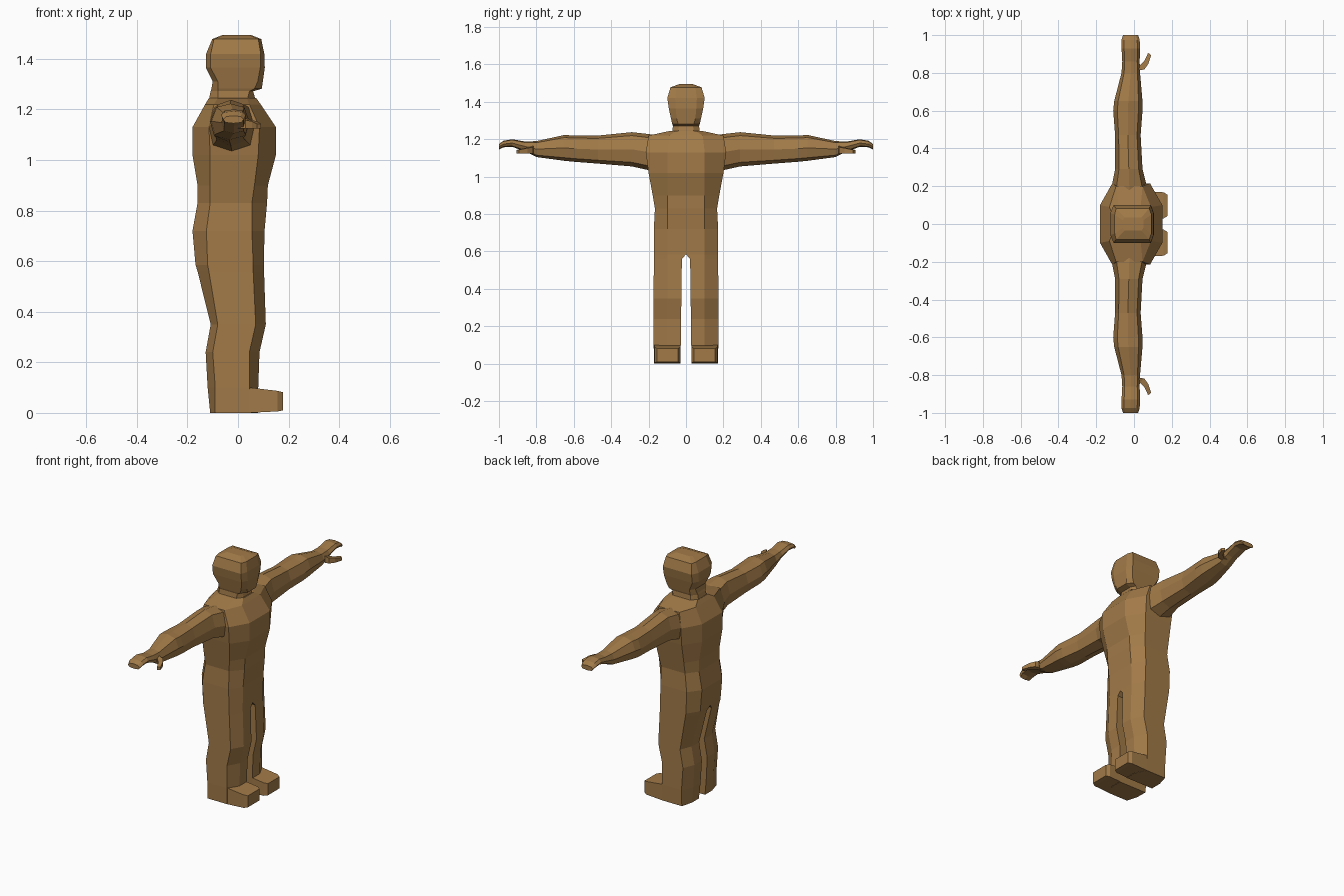
import bpy, bmesh

skin = bpy.data.materials.new("warm brown")
skin.diffuse_color = (0.36, 0.195, 0.065, 1)


def loft(name, rings):
    """Skin a list of equal-length rings, cap the ends and mirror across y = 0."""
    bm = bmesh.new()
    loops = [[bm.verts.new(p) for p in ring] for ring in rings]
    n = len(loops[0])
    for a, b in zip(loops, loops[1:]):
        for i in range(n):
            j = (i + 1) % n
            bm.faces.new((a[i], a[j], b[j], b[i]))
    bm.faces.new(loops[0][::-1])
    bm.faces.new(loops[-1])
    # open the centre seam so both halves join into one skin
    seam = [f for f in bm.faces if all(abs(v.co.y) < 1e-4 for v in f.verts)]
    bmesh.ops.delete(bm, geom=seam, context='FACES')
    bmesh.ops.recalc_face_normals(bm, faces=bm.faces)
    me = bpy.data.meshes.new(name)
    bm.to_mesh(me)
    bm.free()
    me.materials.append(skin)
    ob = bpy.data.objects.new(name, me)
    bpy.context.collection.objects.link(ob)
    bpy.context.view_layer.objects.active = ob
    ob.select_set(True)
    mirror = ob.modifiers.new("mirror", 'MIRROR')
    mirror.use_axis = (False, True, False)
    mirror.use_clip = True
    bpy.ops.object.modifier_apply(modifier=mirror.name)
    bm = bmesh.new()
    bm.from_mesh(ob.data)
    bmesh.ops.recalc_face_normals(bm, faces=bm.faces)
    bm.to_mesh(ob.data)
    bm.free()
    return ob


def body_ring(z, back, back_in, front_in, front, inner, mid, outer):
    """Half cross-section with bevelled outer corners."""
    return [(front, inner, z), (front, mid, z), (front_in, outer, z),
            (back_in, outer, z), (back, mid, z), (back, inner, z)]


# legs, torso and shoulders in one skin: z, x back to front, y inner to outer
loft("body", [body_ring(*r) for r in (
    (0.00, -0.110, -0.09, 0.045, 0.080, 0.030, 0.10, 0.170),
    (0.10, -0.120, -0.09, 0.045, 0.080, 0.028, 0.10, 0.173),
    (0.24, -0.128, -0.10, 0.045, 0.085, 0.026, 0.10, 0.173),
    (0.35, -0.108, -0.08, 0.070, 0.110, 0.025, 0.10, 0.173),
    (0.56, -0.160, -0.115, 0.060, 0.103, 0.022, 0.10, 0.172),
    (0.585, -0.168, -0.12, 0.060, 0.102, 0.0, 0.10, 0.172),
    (0.72, -0.180, -0.125, 0.055, 0.105, 0.0, 0.10, 0.172),
    (0.83, -0.160, -0.11, 0.055, 0.115, 0.0, 0.10, 0.166),
    (0.90, -0.160, -0.11, 0.065, 0.118, 0.0, 0.10, 0.178),
    (1.02, -0.180, -0.11, 0.080, 0.150, 0.0, 0.10, 0.200),
    (1.13, -0.180, -0.115, 0.085, 0.150, 0.0, 0.10, 0.215),
    (1.22, -0.130, -0.095, 0.045, 0.090, 0.0, 0.09, 0.200),
    (1.245, -0.115, -0.08, 0.035, 0.072, 0.0, 0.05, 0.085),
)])

# neck and head: z, x back to front, half width
head = []
for z, back, back_in, front_in, front, mid, outer in (
        (1.20, -0.115, -0.08, 0.040, 0.075, 0.045, 0.085),
        (1.25, -0.113, -0.08, 0.040, 0.066, 0.040, 0.072),
        (1.272, -0.108, -0.08, 0.045, 0.060, 0.038, 0.070),
        (1.282, -0.105, -0.08, 0.065, 0.094, 0.042, 0.074),
        (1.31, -0.100, -0.08, 0.078, 0.098, 0.050, 0.080),
        (1.365, -0.127, -0.108, 0.088, 0.106, 0.055, 0.092),
        (1.42, -0.126, -0.108, 0.090, 0.104, 0.058, 0.100),
        (1.478, -0.102, -0.095, 0.080, 0.092, 0.050, 0.083),
        (1.495, -0.060, -0.05, 0.040, 0.050, 0.020, 0.035)):
    head.append(body_ring(z, back, back_in, front_in, front, 0, mid, outer))
loft("head", head)

# arm and hand share one eight-sided section, scaled to each station
SECTION = ((.5, 1), (.86, .9), (1, .5), (.9, .12),
           (.5, 0), (.1, .12), (0, .5), (.14, .9))
arm = []
for y, x0, x1, z0, z1 in (
        (0.12, -0.125, 0.075, 1.03, 1.215),
        (0.20, -0.118, 0.068, 1.035, 1.228),
        (0.29, -0.100, 0.045, 1.055, 1.238),
        (0.47, -0.100, 0.035, 1.070, 1.220),
        (0.60, -0.110, 0.045, 1.080, 1.220),
        (0.65, -0.105, 0.045, 1.085, 1.223),
        (0.80, -0.066, 0.032, 1.105, 1.190),
        (0.86, -0.062, 0.030, 1.135, 1.188),
        (0.93, -0.066, 0.032, 1.160, 1.200),
        (0.975, -0.066, 0.030, 1.157, 1.192),
        (1.00, -0.058, 0.022, 1.145, 1.175)):
    arm.append([(x0 + (x1 - x0) * u, y, z0 + (z1 - z0) * v) for u, v in SECTION])
loft("arm", arm)

# curved thumb in front of the palm
thumb = []
for x, y, w, z0, z1 in ((0.015, 0.825, 0.018, 1.125, 1.165),
                        (0.042, 0.828, 0.016, 1.125, 1.158),
                        (0.065, 0.855, 0.013, 1.125, 1.153),
                        (0.083, 0.900, 0.010, 1.125, 1.143)):
    thumb.append([(x - w * .8, y + w * .6, z0), (x + w * .8, y - w * .6, z0),
                  (x + w * .8, y - w * .6, z1), (x - w * .8, y + w * .6, z1)])
loft("thumb", thumb)

# forefoot with a bevelled toe
foot = []
for x, y0, y1, z0, z1 in ((0.04, 0.030, 0.170, 0.0, 0.101),
                          (0.157, 0.030, 0.168, 0.006, 0.087),
                          (0.177, 0.042, 0.155, 0.010, 0.082)):
    foot.append([(x, y0, z0), (x, y1, z0), (x, y1, z1), (x, y0, z1)])
loft("foot", foot)
